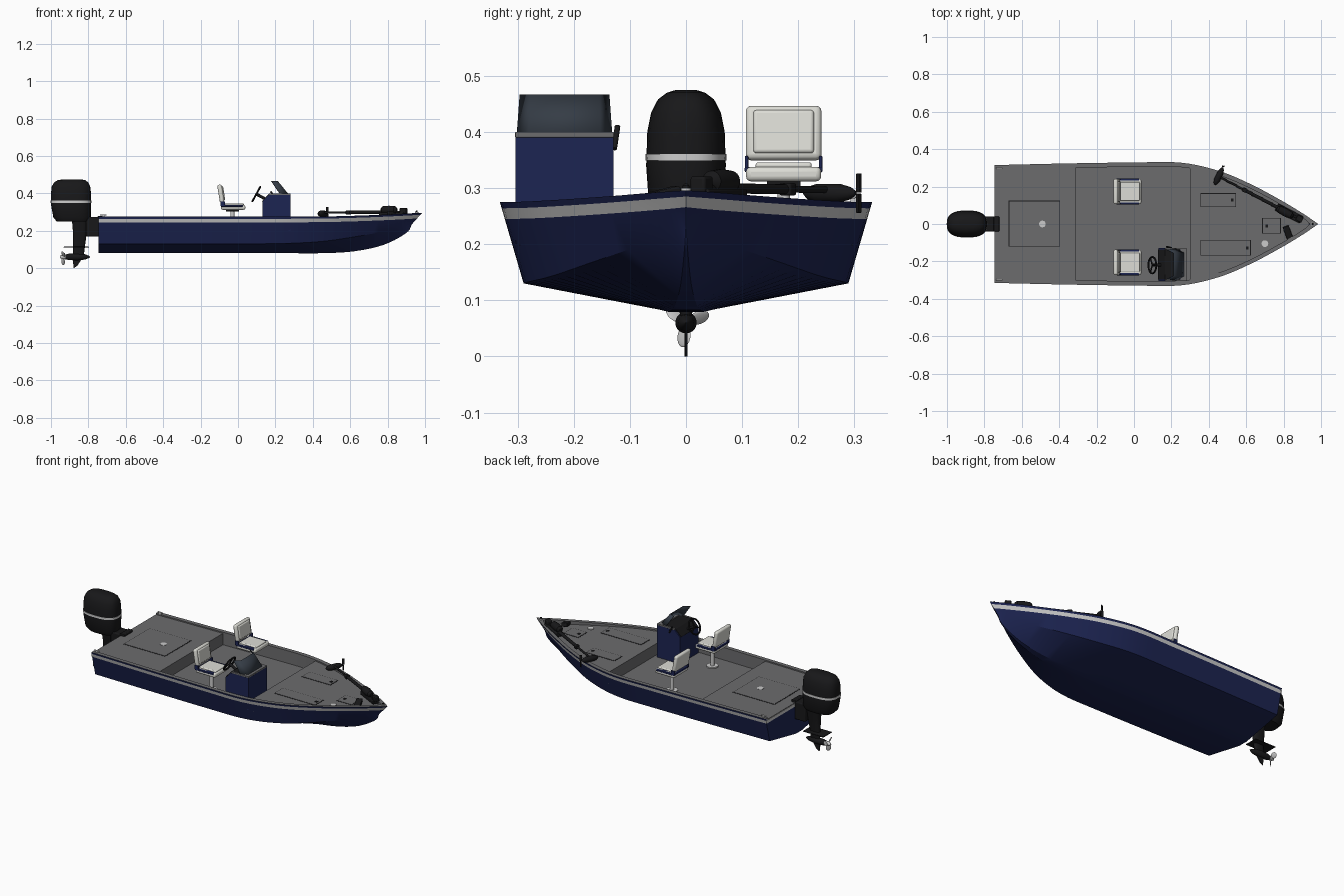
import bpy, bmesh, math
from mathutils import Vector as V, Matrix

if "Cube" in bpy.data.objects:
    bpy.data.objects.remove(bpy.data.objects["Cube"])

def mat(name, r, g, b):
    m = bpy.data.materials.new(name)
    m.diffuse_color = (r, g, b, 1)
    m.use_nodes = True
    m.node_tree.nodes["Principled BSDF"].inputs["Base Color"].default_value = m.diffuse_color
    return m

NAVY, SILVER = mat("navy", .012, .018, .085), mat("silver", .6, .61, .63)
GREY, BLACK = mat("deck_grey", .15, .15, .155), mat("black", .009, .009, .01)
CREAM, GLASS = mat("cream", .72, .72, .67), mat("tinted", .035, .045, .06)

def finish(name, bm, mats, bevel=0, angle=35):
    bmesh.ops.remove_doubles(bm, verts=bm.verts, dist=1e-5)
    bmesh.ops.recalc_face_normals(bm, faces=bm.faces)
    me = bpy.data.meshes.new(name)
    bm.to_mesh(me); bm.free()
    o = bpy.data.objects.new(name, me)
    bpy.context.collection.objects.link(o)
    for m in (mats if isinstance(mats, list) else [mats]):
        me.materials.append(m)
    if bevel:
        b = o.modifiers.new("bevel", 'BEVEL')
        b.width, b.segments, b.limit_method = bevel, 3, 'ANGLE'
    bpy.ops.object.select_all(action='DESELECT')
    o.select_set(True)
    bpy.context.view_layer.objects.active = o
    bpy.ops.object.shade_smooth_by_angle(angle=math.radians(angle))
    return o

def loft(name, rings, mats, caps=True, closed=True, strip_mats=None, **kw):
    bm = bmesh.new()
    rs = [[bm.verts.new(p) for p in r] for r in rings]
    n = len(rs[0])
    for a, b in zip(rs, rs[1:]):
        for i in range(n if closed else n - 1):
            f = bm.faces.new((a[i], a[(i+1) % n], b[(i+1) % n], b[i]))
            f.material_index = strip_mats[i] if strip_mats else 0
    if caps:
        bm.faces.new(rs[0]); bm.faces.new(rs[-1])
    return finish(name, bm, mats, **kw)

def box(name, c, s, m, bevel=0, rot=None):
    bm = bmesh.new()
    R = rot or Matrix.Identity(4)
    bmesh.ops.create_cube(bm, size=1, matrix=Matrix.Translation(c) @ R @ Matrix.Diagonal((*s, 1)))
    return finish(name, bm, m, bevel)

def spindle(name, p0, p1, prof, m, n=20):
    p0, p1 = V(p0), V(p1)
    q = V((0, 0, 1)).rotation_difference(p1 - p0)
    return loft(name, [[p0.lerp(p1, t) + q @ V((r*math.cos(2*math.pi*i/n), r*math.sin(2*math.pi*i/n), 0))
                        for i in range(n)] for t, r in prof], m)

def tube(name, p0, p1, r, m, n=16):
    return spindle(name, p0, p1, [(0, r), (1, r)], m, n)

def prism(name, prof, y0, y1, m, bevel=0):
    return loft(name, [[V((x, y, z)) for x, z in prof] for y in (y0, y1)], m, bevel=bevel)

def ovals(name, secs, m, n=32, p=.75):
    c = lambda v: math.copysign(abs(v)**p, v)
    return loft(name, [[V((x + rx*c(math.cos(2*math.pi*i/n)), ry*c(math.sin(2*math.pi*i/n)), z))
                        for i in range(n)] for z, x, rx, ry in secs], m)

def curve(pts, k=5):
    p = [V(a) for a in pts]
    p = [2*p[0]-p[1]] + p + [2*p[-1]-p[-2]]
    out = []
    for a, b, c, d in zip(p, p[1:], p[2:], p[3:]):
        for j in range(k):
            t = j/k
            out.append(.5*(2*b + (c-a)*t + (2*a-5*b+4*c-d)*t*t + (3*b-a-3*c+d)*t**3))
    return out + [p[-2]]

# Hull lines from stern to bow
X = [-.745, -.35, 0, .25, .45, .62, .78, .9]
def line(ys, zs, end):
    return [V(t) for t in zip(X, ys, zs)] + [V(end)]
edge = line([.315, .324, .329, .328, .285, .215, .13, .058], [.275]*4 + [.276, .28, .286, .292], (.985, 0, .296))
chine = line([.278, .285, .288, .285, .24, .17, .088, .02], [.13, .13, .13, .132, .143, .167, .196, .226], (.93, 0, .235))
keel = line([.03]*5 + [.02, .01, .003], [.08]*5 + [.09, .125, .188], (.93, 0, .235))
drop = lambda d: [e.lerp(c, d/(e.z-c.z)) for e, c in zip(edge, chine)]
inner = [V((e.x, max(0, e.y-.024), e.z)) for e in edge[:-1]] + [V((.94, 0, .294))]
sill = [V((p.x, p.y, .262)) for p in inner]
L = [curve(l) for l in (sill, inner, edge, drop(.011), drop(.03), chine, keel)]
for l in L:
    for p in l:
        p.y = max(0, p.y)
rings = []
for pts in zip(*L):
    rings.append(list(pts) + [V((p.x, -p.y, p.z)) for p in reversed(pts)])
sm = [1, 1, 0, 2, 0, 0, 0, 0, 0, 2, 0, 1, 1]
loft("hull", rings, [NAVY, GREY, SILVER], caps=False, closed=False, strip_mats=sm, angle=25)
loft("transom", [[p + V((dx, 0, 0)) for p in rings[0][3:-3]] for dx in (0, .02)], NAVY)
loft("transom_stripe", [[V((x, y, z)) for y, z in ((.313, .264), (.31, .246), (-.31, .246), (-.313, .264))] for x in (-.747, -.74)], SILVER)

# Decks and cockpit well
def inner_y(x):
    for a, b in zip(L[1], L[1][1:]):
        if a.x <= x <= b.x:
            return a.lerp(b, (x-a.x)/(b.x-a.x)).y
    return 0.001
def deck(name, x0, x1, sec, n=24, closed=True):
    rs = []
    for i in range(n+1):
        x = x0 + (x1-x0)*i/n
        rs.append([V((x, s*(inner_y(x)+.001), z)) for s, z in sec])
    loft(name, rs, GREY, caps=closed, closed=closed)
slab = [(1, .268), (1, .26), (-1, .26), (-1, .268)]
deck("rear_deck", -.745, -.31, slab)
deck("bow_deck", .3, .935, slab)
deck("cockpit_well", -.31, .3, [(1, .273), (1, .2), (-1, .2), (-1, .273)], closed=False)
for nm, x in (("rear_bulkhead", -.315), ("bow_bulkhead", .305)):
    box(nm, (x, 0, .232), (.01, 2*inner_y(x), .068), GREY)

# Hatches with dark seams and latches
for i, (x0, x1, y0, y1) in enumerate([(-.67, -.395, -.12, .125), (.355, .545, .09, .165),
                                      (.355, .625, -.168, -.086), (.685, .785, -.052, .033)]):
    c = V(((x0+x1)/2, (y0+y1)/2, .2675))
    box(f"hatch_seam_{i}", c, (x1-x0, y1-y0, .003), BLACK)
    box(f"hatch_{i}", c, (x1-x0-.007, y1-y0-.007, .005), GREY)
    if i:
        lx = x0+.025 if i == 3 else x1-.02
        box(f"hatch_latch_{i}", (lx, c.y, .27), (.014, .016, .004), BLACK)
for i, (x, y) in enumerate([(-.49, 0), (.7, -.105)]):
    tube(f"seat_socket_{i}", (x, y, .265), (x, y, .272), .018, SILVER, 24)

# Seats
for i, y in enumerate((.174, -.205)):
    tube(f"seat_foot_{i}", (-.03, y, .2), (-.03, y, .207), .032, SILVER, 24)
    tube(f"seat_post_{i}", (-.03, y, .2), (-.03, y, .31), .011, SILVER)
    box(f"seat_swivel_{i}", (-.03, y, .308), (.07, .06, .01), BLACK)
    box(f"seat_cushion_{i}", (-.026, y, .325), (.13, .134, .026), CREAM, .009)
    box(f"seat_pan_{i}", (-.032, y, .333), (.12, .139, .01), NAVY, .003)
    box(f"seat_pad_{i}", (-.024, y, .34), (.11, .1, .012), CREAM, .005)
    R = Matrix.Rotation(-.16, 4, 'Y')
    box(f"seat_back_{i}", (-.092, y, .398), (.024, .135, .098), CREAM, .01, R)
    box(f"seat_back_pad_{i}", (-.084, y, .4), (.02, .108, .078), CREAM, .006, R)
    for s in (-1, 1):
        box(f"seat_hinge_{i}_{s}", (-.082, y+s*.066, .345), (.025, .006, .025), NAVY, .002)

# Steering console
CY = -.2165
prism("console", [(.13, .2), (.28, .2), (.28, .392), (.165, .392), (.13, .355)], CY-.087, CY+.087, NAVY)
prism("console_dash", [(.127, .357), (.165, .397), (.245, .397), (.245, .385), (.17, .385), (.137, .35)], CY-.08, CY+.08, BLACK, .002)
box("console_trim", (.265, CY, .395), (.034, .176, .01), GREY, .002)
for s in (-1, 1):
    box(f"console_side_trim_{s}", (.215, CY+s*.084, .395), (.1, .008, .01), GREY, .002)
bot = [(.225, -.085), (.268, -.064), (.268, .064), (.225, .085)]
top = [(.178, -.08), (.212, -.062), (.212, .062), (.178, .08)]
w = loft("windscreen", [[V((x, CY+y, z)) for x, y in r] for r, z in ((bot, .398), (top, .467))],
         GLASS, caps=False, closed=False)
w.modifiers.new("thick", 'SOLIDIFY').thickness = .004

# Steering wheel
ctr, ax = V((.098, -.22, .396)), V((-.88, 0, .48)).normalized()
q = V((0, 0, 1)).rotation_difference(ax)
wr = []
for i in range(33):
    a = 2*math.pi*i/32
    d = V((math.cos(a), math.sin(a), 0))
    wr.append([ctr + q @ (d*(.044+.005*math.cos(b)) + V((0, 0, .005*math.sin(b))))
               for b in [2*math.pi*j/8 for j in range(8)]])
loft("steering_wheel", wr, BLACK, caps=False)
tube("steering_shaft", ctr, ctr-ax*.05, .008, BLACK)
for i in range(3):
    a = 2*math.pi*i/3
    tube(f"wheel_spoke_{i}", ctr, ctr + q @ V((.044*math.cos(a), .044*math.sin(a), 0)), .004, BLACK, 8)
tube("throttle_lever", (.2, -.128, .37), (.175, -.122, .41), .005, BLACK)

# Outboard engine
ovals("engine_cowling", [(.25, -.883, .086, .055), (.27, -.887, .1, .066), (.34, -.893, .107, .071), (.4, -.893, .107, .069),
      (.435, -.893, .103, .062), (.458, -.892, .092, .05), (.47, -.89, .074, .034), (.475, -.888, .045, .018)], BLACK)
ovals("cowling_stripe", [(.349, -.893, .1085, .0725), (.361, -.893, .1085, .0722)], SILVER)
ovals("engine_leg", [(.26, -.845, .043, .036), (.2, -.845, .038, .026), (.12, -.85, .032, .014), (.06, -.853, .028, .01)], BLACK)
box("cavitation_plate", (-.865, 0, .112), (.135, .08, .005), BLACK, .002)
spindle("gearcase", (-.925, 0, .06), (-.79, 0, .06), [(0, .012), (.15, .017), (.5, .019), (.8, .014), (.95, .006), (1, .001)], BLACK)
prism("skeg", [(-.885, .055), (-.83, .055), (-.86, .012), (-.878, 0)], -.003, .003, BLACK)
box("engine_bracket", (-.775, 0, .222), (.075, .08, .105), BLACK, .006)
box("tilt_clamp", (-.735, 0, .272), (.03, .08, .016), BLACK, .004)
spindle("propeller_hub", (-.953, 0, .06), (-.92, 0, .06), [(0, .005), (.3, .01), (1, .013)], SILVER)
for i in range(3):
    bm = bmesh.new()
    bmesh.ops.create_uvsphere(bm, u_segments=16, v_segments=8, radius=1, matrix=Matrix.Translation((-.935, 0, .06))
        @ Matrix.Rotation(.9 + i*2*math.pi/3, 4, 'X') @ Matrix.Translation((0, 0, .025))
        @ Matrix.Rotation(.7, 4, 'Z') @ Matrix.Diagonal((.003, .015, .019, 1)))
    finish(f"propeller_blade_{i}", bm, SILVER)

# Trolling motor stowed on the bow deck
A, B = V((.87, .035, .3)), V((.46, .25, .297))
yaw = Matrix.Rotation(math.atan2(B.y-A.y, B.x-A.x), 4, 'Z')
tube("trolling_shaft", A, B, .006, BLACK)
tube("trolling_sleeve", A.lerp(B, .1), A.lerp(B, .68), .009, BLACK)
spindle("trolling_pod", (.432, .21, .291), (.475, .302, .291),
        [(0, .003), (.08, .011), (.25, .0165), (.7, .0165), (.9, .011), (1, .004)], BLACK)
P = V((.477, .308, .291))
for s in (-1, 1):
    box(f"trolling_blade_{s}", P+V((0, 0, s*.018)), (.014, .004, .034), BLACK, .001, Matrix.Rotation(s*.5, 4, 'Z'))
box("trolling_mount", A.lerp(B, .1)+V((0, 0, -.012)), (.15, .042, .022), BLACK, .004, yaw)
spindle("trolling_head", (.765, .085, .312), (.85, .04, .312), [(0, .008), (.12, .019), (.5, .022), (.88, .019), (1, .008)], BLACK)
box("trolling_latch", (.885, .028, .306), (.035, .03, .03), BLACK, .005, yaw)
box("trolling_collar", A.lerp(B, .68), (.025, .024, .022), BLACK, .004, yaw)
box("foot_pedal", (.823, -.046, .285), (.034, .072, .022), BLACK, .004, Matrix.Rotation(.35, 4, 'Z') @ Matrix.Rotation(.25, 4, 'X'))

# Bow light and stern cleats
tube("bow_light_base", (.955, 0, .285), (.955, 0, .3), .009, SILVER)
spindle("bow_light", (.955, 0, .3), (.955, 0, .308), [(0, .006), (.6, .006), (1, .002)], BLACK)
for s in (-1, 1):
    box(f"stern_cleat_{s}", (-.72, s*.298, .284), (.035, .008, .006), SILVER, .002)
    box(f"cleat_foot_{s}", (-.72, s*.298, .278), (.014, .01, .012), SILVER)
